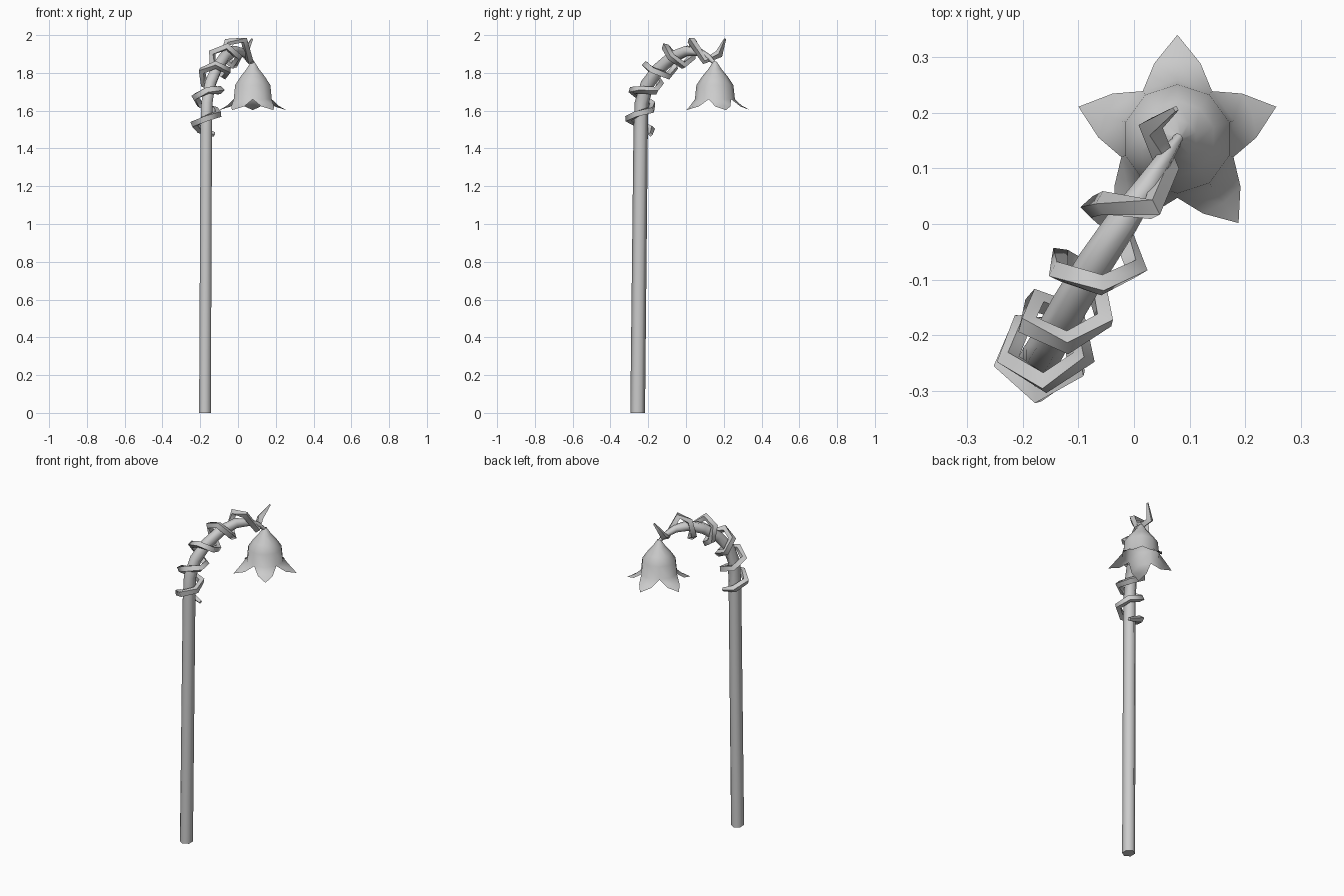
import bpy
from math import sin, cos, pi, radians
from mathutils import Vector

if "Cube" in bpy.data.objects:
    bpy.data.objects.remove(bpy.data.objects["Cube"])


def make_object(name, verts, faces, angle):
    mesh = bpy.data.meshes.new(name)
    mesh.from_pydata([tuple(v) for v in verts], [], faces)
    mesh.update()
    ob = bpy.data.objects.new(name, mesh)
    bpy.context.collection.objects.link(ob)
    bpy.ops.object.select_all(action='DESELECT')
    bpy.context.view_layer.objects.active = ob
    ob.select_set(True)
    bpy.ops.object.shade_smooth_by_angle(angle=radians(angle))
    return ob


def tube(name, path, radii, sides, squash=1.0, start=Vector((0, 1, 0)), angle=70):
    """Sweep a polygon along a path with a twist-free frame."""
    verts, faces, u = [], [], start
    n = len(path)
    for i, p in enumerate(path):
        t = (path[min(i + 1, n - 1)] - path[max(i - 1, 0)]).normalized()
        u = (u - t * u.dot(t)).normalized()
        w = t.cross(u)
        for k in range(sides):
            a = 2 * pi * k / sides
            verts.append(p + radii[i] * (u * cos(a) + w * sin(a) * squash))
    for i in range(n - 1):
        for k in range(sides):
            a, b = i * sides + k, i * sides + (k + 1) % sides
            faces.append((a, b, b + sides, a + sides))
    faces.append(tuple(reversed(range(sides))))
    faces.append(tuple(range((n - 1) * sides, n * sides)))
    return make_object(name, verts, faces, angle)


# Post that bends over at the top: x, y, z, radius
stem = [(-.175, -.256, 0, .039), (-.168, -.24, 1.5, .038), (-.165, -.235, 1.64, .037),
        (-.148, -.205, 1.74, .036), (-.115, -.145, 1.82, .035), (-.07, -.07, 1.885, .034),
        (-.02, .005, 1.917, .031), (.025, .07, 1.91, .023), (.055, .118, 1.885, .016),
        (.082, .157, 1.845, .009)]
stem_path = [Vector(p[:3]) for p in stem]
tube("post", stem_path, [p[3] for p in stem], 6, squash=.92)


def along(path, dist):
    """Point and direction at a distance along a path."""
    for a, b in zip(path, path[1:]):
        length = (b - a).length
        if dist <= length:
            break
        dist -= length
    return a.lerp(b, dist / length), (b - a).normalized()


# Vine winding around the bend, ending in a loose tendril
side = Vector((.853, -.522, 0))
vine = []
STEPS, PER_TURN, PITCH = 24, 5, .135
for i in range(STEPS):
    c, _ = along(stem_path, 1.475 + PITCH * i / PER_TURN)
    ahead, _ = along(stem_path, 1.52 + PITCH * i / PER_TURN)
    behind, _ = along(stem_path, 1.43 + PITCH * i / PER_TURN)
    t = (ahead - behind).normalized()
    u = t.cross(side)
    a = radians(81) + 2 * pi * i / PER_TURN
    vine.append(c + .068 * (side * cos(a) + u * sin(a)))
vine += [Vector(p) for p in ((.06, .10, 1.865), (.03, .175, 1.90), (.075, .207, 1.98))]
vine_r = [.012] + [.021] * (len(vine) - 3) + [.022, .006]
tube("vine", vine, vine_r, 4, start=Vector((0, 0, 1)), angle=80)

# Bell flower: open ten-sided cup with five flaring petals
C = Vector((.078, .153, 0))


def polar(r, deg, z):
    return C + Vector((r * cos(radians(deg)), r * sin(radians(deg)), z))


profile = [(.009, 1.86), (.035, 1.82), (.068, 1.78), (.098, 1.735), (.106, 1.66)]
verts, faces = [], []
for r, z in profile:
    for k in range(10):        # even = petal middle, odd = notch
        verts.append(polar(r, 90 + 36 * k, z))
for i in range(len(profile) - 1):
    for k in range(10):
        a, b = i * 10 + k, i * 10 + (k + 1) % 10
        faces.append((a, a + 10, b + 10, b))
rim = (len(profile) - 1) * 10
for k in range(0, 10, 2):
    deg, n = 90 + 36 * k, len(verts)
    verts += [polar(.142, deg - 17, 1.622), polar(.142, deg, 1.627),
              polar(.142, deg + 17, 1.622), polar(.187, deg, 1.603)]
    left, mid, right = rim + (k - 1) % 10, rim + k, rim + k + 1
    faces += [(left, n, n + 1, mid), (mid, n + 1, n + 2, right),
              (n, n + 3, n + 1), (n + 1, n + 3, n + 2)]
make_object("bell_flower", verts, faces, 70)
